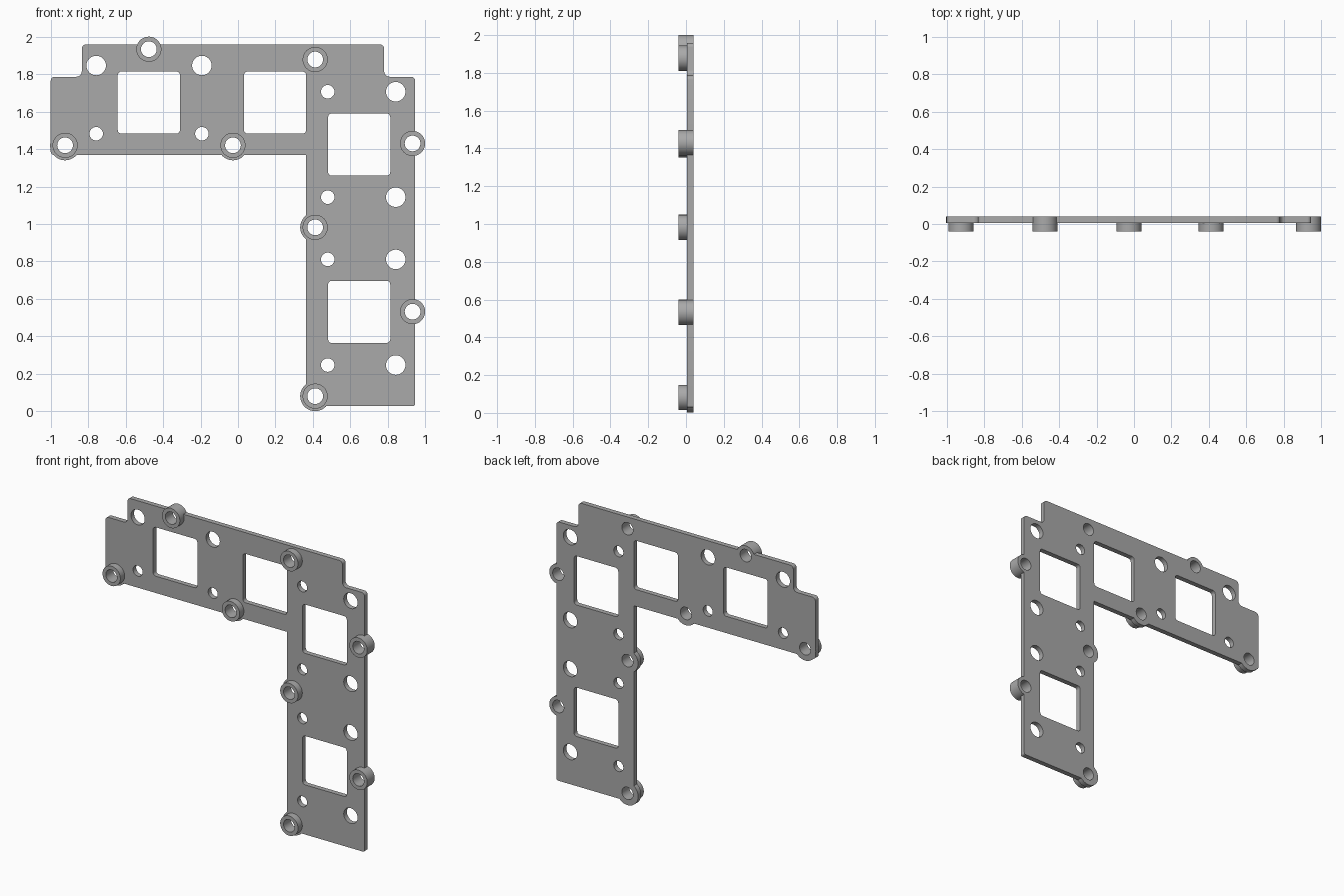
import bpy, bmesh, math
from mathutils import Vector

if "Cube" in bpy.data.objects:
    bpy.data.objects.remove(bpy.data.objects["Cube"])

BACK, FACE, FRONT = 0.04, 0.006, -0.04   # y of plate back, plate face, boss front

grey = bpy.data.materials.new("plain grey")
grey.use_nodes = True
grey.diffuse_color = (0.4, 0.4, 0.4, 1)
grey.node_tree.nodes["Principled BSDF"].inputs["Base Color"].default_value = (0.4, 0.4, 0.4, 1)


def circle(x, z, r, n=48):
    return [(x + r * math.cos(2 * math.pi * i / n), z + r * math.sin(2 * math.pi * i / n))
            for i in range(n)]


def rounded(corners, steps=5):
    """Round each (x, z, radius) right-angled corner of an outline."""
    pts = []
    for i, (x, z, r) in enumerate(corners):
        p = Vector((x, z))
        a = (Vector(corners[i - 1][:2]) - p).normalized()
        b = (Vector(corners[(i + 1) % len(corners)][:2]) - p).normalized()
        if r == 0:
            pts.append((x, z))
            continue
        for k in range(steps + 1):
            t = math.pi / 2 * k / steps
            pts.append(tuple(p + r * (a * (1 - math.sin(t)) + b * (1 - math.cos(t)))))
    return pts


def prisms(name, outlines, y0, y1):
    """Extrude x-z outlines from y0 to y1 into one object."""
    bm = bmesh.new()
    for pts in outlines:
        face = bm.faces.new([bm.verts.new((x, y0, z)) for x, z in pts])
        ext = bmesh.ops.extrude_face_region(bm, geom=[face])
        moved = [v for v in ext["geom"] if isinstance(v, bmesh.types.BMVert)]
        bmesh.ops.translate(bm, verts=moved, vec=(0, y1 - y0, 0))
    bmesh.ops.recalc_face_normals(bm, faces=bm.faces)
    mesh = bpy.data.meshes.new(name)
    bm.to_mesh(mesh)
    bm.free()
    mesh.materials.append(grey)
    obj = bpy.data.objects.new(name, mesh)
    bpy.context.collection.objects.link(obj)
    return obj


def combine(target, tool, operation):
    mod = target.modifiers.new(operation, 'BOOLEAN')
    mod.operation, mod.object, mod.solver = operation, tool, 'EXACT'
    bpy.context.view_layer.objects.active = target
    bpy.ops.object.modifier_apply(modifier=mod.name)
    bpy.data.objects.remove(tool)


# Angled plate with notched upper corners
plate = prisms("mounting_plate", [rounded([
    (-1, 1.368, 0.02), (0.364, 1.368, 0), (0.364, 0.028, 0.01), (0.946, 0.028, 0.012),
    (0.946, 1.786, 0.022), (0.78, 1.786, 0.03), (0.78, 1.958, 0.022),
    (-0.834, 1.958, 0.022), (-0.834, 1.786, 0.03), (-1, 1.786, 0.022)])], FACE, BACK)

# Bosses: some sit on wider plate lobes, the others run the full depth
lobed = [(-0.923, 1.42), (-0.027, 1.42), (0.412, 0.982), (0.412, 0.081)]
full = [(-0.476, 1.933), (0.412, 1.878), (0.932, 1.43), (0.932, 0.532)]
combine(plate, prisms("lobes", [circle(x, z, 0.08) for x, z in lobed], FACE, BACK), 'UNION')
combine(plate, prisms("short_bosses", [circle(x, z, 0.067) for x, z in lobed], FRONT, 0.02), 'UNION')
combine(plate, prisms("full_bosses", [circle(x, z, 0.067) for x, z in full], FRONT, BACK), 'UNION')

# Openings: boss bores, large and small round holes, square windows
cuts = [circle(x, z, 0.042) for x, z in lobed + full]
for x in (-0.757, -0.193):
    cuts += [circle(x, 1.846, 0.052), circle(x, 1.482, 0.036)]
for z in (1.706, 1.143, 0.811, 0.247):
    cuts += [circle(0.842, z, 0.052), circle(0.479, z, 0.036)]
h = 0.166
for x, z in ((-0.476, 1.648), (0.198, 1.648), (0.647, 1.424), (0.647, 0.531)):
    cuts.append(rounded([(x - h, z - h, 0.02), (x + h, z - h, 0.02),
                         (x + h, z + h, 0.02), (x - h, z + h, 0.02)]))
combine(plate, prisms("openings", cuts, -0.1, 0.1), 'DIFFERENCE')

# Smooth round walls, sharp rims
bpy.ops.object.select_all(action='DESELECT')
plate.select_set(True)
bpy.context.view_layer.objects.active = plate
bpy.ops.object.shade_smooth_by_angle(angle=math.radians(30))
